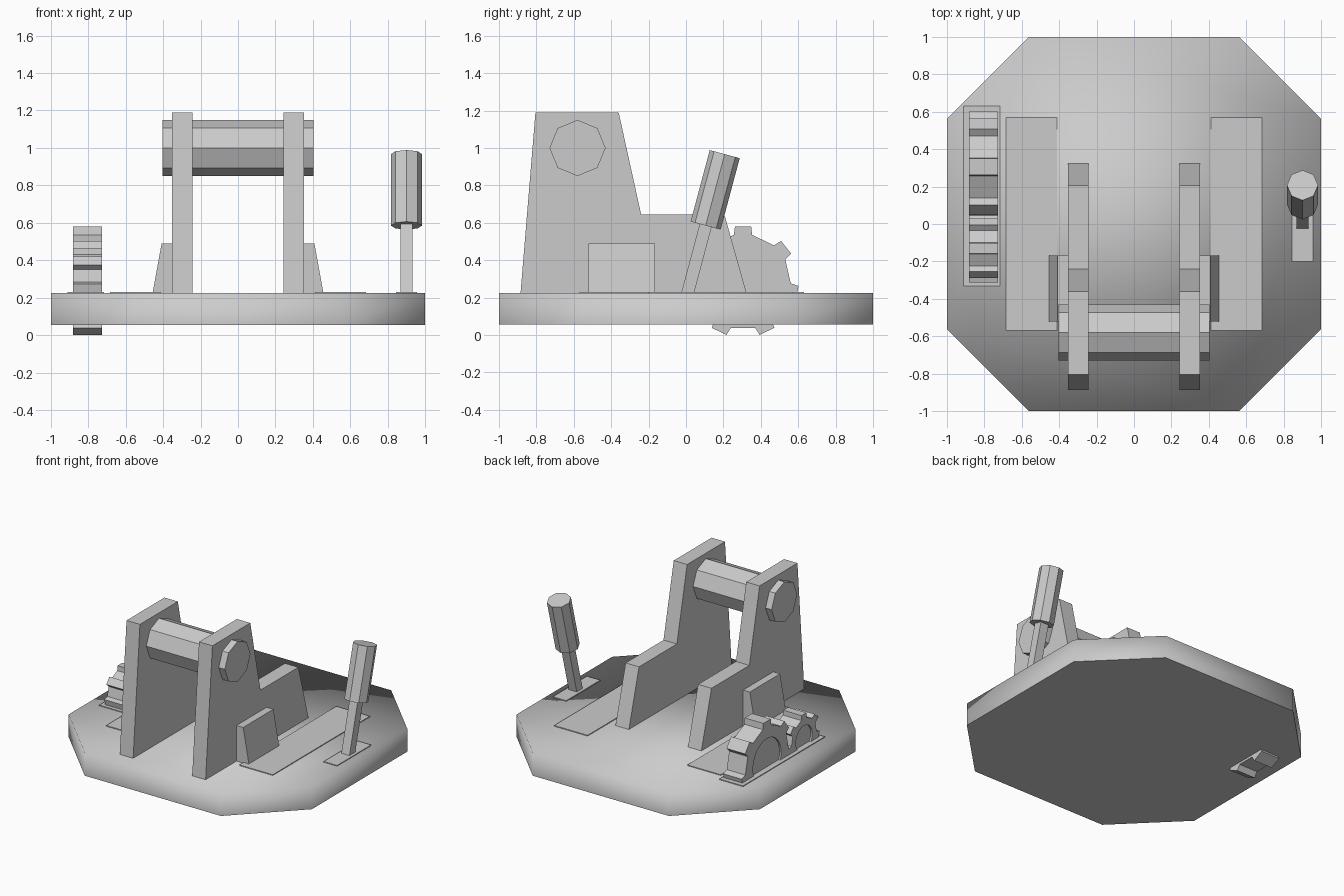
import bpy, bmesh
from math import sin, cos, pi, radians
from mathutils import Matrix, Vector

if "Cube" in bpy.data.objects:
    bpy.data.objects.remove(bpy.data.objects["Cube"], do_unlink=True)

# Single plain grey material
grey = bpy.data.materials.new("plain_grey")
grey.use_nodes = True
colour = (0.6, 0.6, 0.6, 1)
grey.diffuse_color = colour
grey.node_tree.nodes["Principled BSDF"].inputs["Base Color"].default_value = colour


def finish(name, bm):
    bmesh.ops.recalc_face_normals(bm, faces=bm.faces)
    mesh = bpy.data.meshes.new(name)
    bm.to_mesh(mesh)
    bm.free()
    mesh.materials.append(grey)
    obj = bpy.data.objects.new(name, mesh)
    bpy.context.collection.objects.link(obj)
    return obj


def extrude(bm, points, offset):
    """Extrude a flat loop of 3D points into a closed solid."""
    face = bm.faces.new([bm.verts.new(p) for p in points])
    result = bmesh.ops.extrude_face_region(bm, geom=[face], use_keep_orig=True)
    verts = [g for g in result["geom"] if isinstance(g, bmesh.types.BMVert)]
    bmesh.ops.translate(bm, vec=offset, verts=verts)
    return face


def x_prism(name, profile, x0, x1):
    bm = bmesh.new()
    extrude(bm, [(x0, y, z) for y, z in profile], (x1 - x0, 0, 0))
    return finish(name, bm)


def plate(name, x0, x1, y0, y1, z=0.223, height=0.008):
    bm = bmesh.new()
    extrude(bm, [(x0, y0, z), (x1, y0, z), (x1, y1, z), (x0, y1, z)], (0, 0, height))
    return finish(name, bm)


def ring(count, radius, phase=0):
    return [(radius * cos(phase + 2 * pi * i / count),
             radius * sin(phase + 2 * pi * i / count)) for i in range(count)]


# Octagonal base, softly shaded except underneath
c = 0.56
outline = [(-c, -1), (c, -1), (1, -c), (1, c), (c, 1), (-c, 1), (-1, c), (-1, -c)]
bm = bmesh.new()
extrude(bm, [(x, y, 0.055) for x, y in outline], (0, 0, 0.17))
bm.normal_update()
for face in bm.faces:
    underside = all(v.co.z < 0.1 for v in face.verts)
    face.smooth = not underside
    if underside:
        for edge in face.edges:
            edge.smooth = False
finish("base", bm)

# Upright cheeks, wedge braces and floor plates on both sides
cheek = [(-0.885, 0.22), (-0.805, 1.19), (-0.36, 1.19),
         (-0.24, 0.645), (0.205, 0.645), (0.325, 0.22)]
for side, label in ((1, "left"), (-1, "right")):
    x_prism(label + "_cheek", cheek, side * 0.243, side * 0.353)
    bm = bmesh.new()
    brace = [(0.34, 0.22), (0.457, 0.22), (0.408, 0.49), (0.34, 0.49)]
    extrude(bm, [(side * x, -0.522, z) for x, z in brace], (0, 0.355, 0))
    finish(label + "_brace", bm)
    plate(label + "_floor_plate", *sorted((side * 0.41, side * 0.685)), -0.57, 0.57)

plate("gear_slot_plate", -0.91, -0.715, -0.33, 0.63)
plate("lever_slot_plate", 0.845, 0.955, -0.2, 0.2)

# Octagonal cross drum
x_prism("drum", [(y - 0.58, z + 1.0) for y, z in ring(8, 0.15)], -0.403, 0.403)


# Meshing gears with a shallow round recess on the outer face
def gear(name, y, z, tip, root, teeth, tip_half, root_half):
    profile = []
    for i in range(teeth):
        mid = pi / 2 + 2 * pi * i / teeth
        for r, a in ((root, -root_half), (tip, -tip_half), (tip, tip_half), (root, root_half)):
            angle = mid + radians(a)
            profile.append((y + r * cos(angle), z + r * sin(angle)))
    body = x_prism(name, profile, -0.88, -0.727)
    cutter = x_prism(name + "_cutter",
                     [(y + a, z + b) for a, b in ring(24, root * 0.65)], -0.9, -0.867)
    cutter.hide_render = True
    cutter.hide_viewport = True
    cut = body.modifiers.new("recess", "BOOLEAN")
    cut.operation = "DIFFERENCE"
    cut.solver = "EXACT"
    cut.object = cutter


gear("large_gear", 0.305, 0.285, 0.298, 0.255, 7, 8.4, 11)
gear("small_gear", -0.13, 0.285, 0.183, 0.148, 7, 9, 12)

# Tilted lever with a square rod and octagonal grip
foot, grip_start, grip_end = (Vector((0.9, y, z)) for y, z in
                              ((0.005, 0.21), (0.105, 0.585), (0.207, 0.967)))


def rod(name, start, end, sides, radius, phase):
    axis = end - start
    bm = bmesh.new()
    extrude(bm, [(x, y, 0) for x, y in ring(sides, radius, phase)], (0, 0, axis.length))
    turn = axis.to_track_quat("Z", "Y").to_matrix().to_4x4()
    bm.transform(Matrix.Translation(start) @ turn)
    return finish(name, bm)


rod("lever_rod", foot, grip_start, 4, 0.047, pi / 4)
rod("lever_grip", grip_start, grip_end, 8, 0.083, 0)
